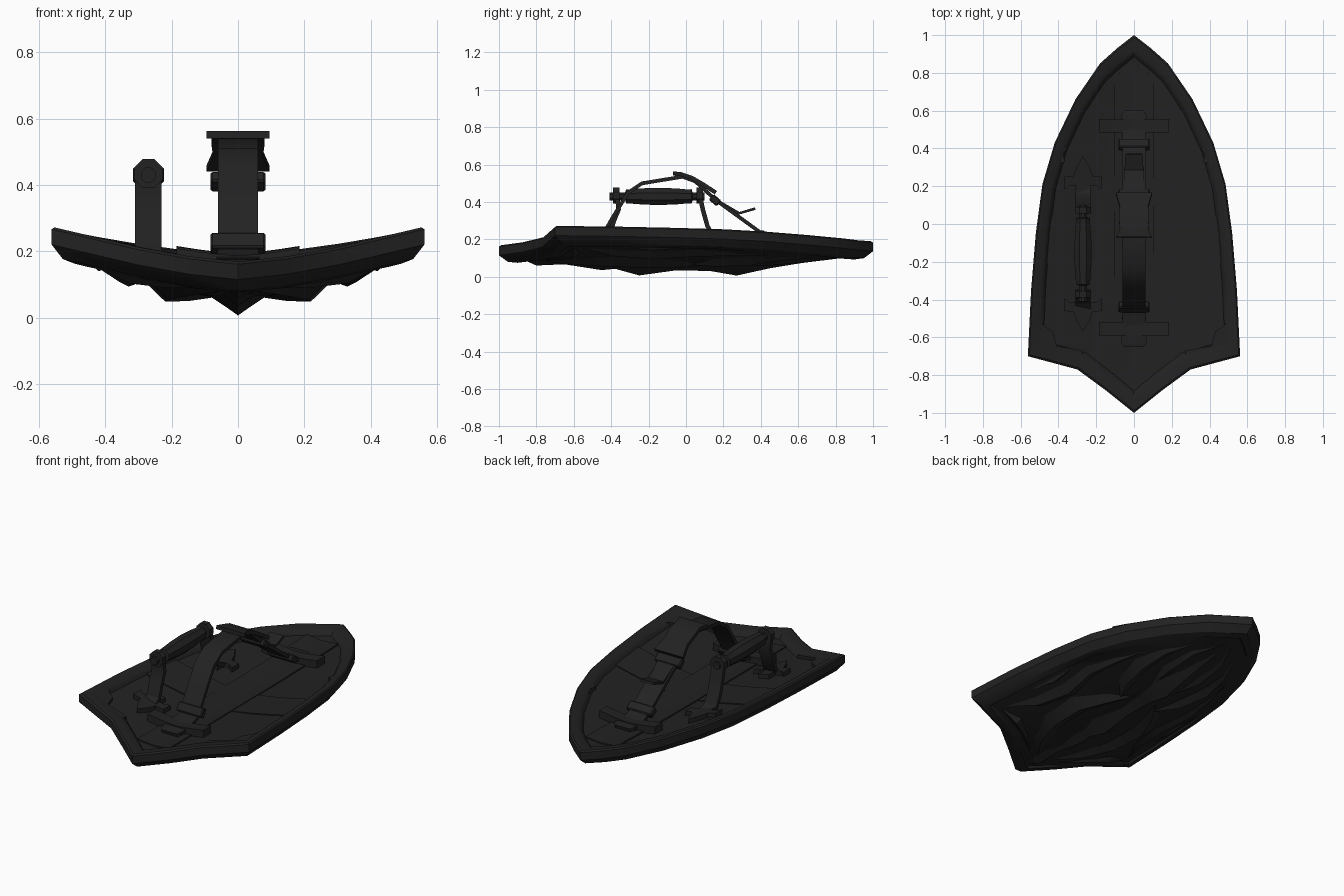
import bpy, bmesh, math
from mathutils import Vector, Matrix

if "Cube" in bpy.data.objects:
    bpy.data.objects.remove(bpy.data.objects["Cube"])

mat = bpy.data.materials.new("charcoal black")
mat.diffuse_color = (0.016, 0.016, 0.016, 1)
mat.use_nodes = True
mat.node_tree.nodes["Principled BSDF"].inputs["Base Color"].default_value = mat.diffuse_color


def top(x, y):
    """Inner (upper) curved surface of the shield."""
    return 0.165 + 0.105 * (abs(x) / 0.56) ** 1.4 + 0.022 * max(y, 0) ** 2


def under(x, y):
    """Outer (lower) domed surface of the shield."""
    r = max((x / 0.48) ** 2, (y / 0.9) ** 2)
    return top(x, y) - 0.11 + 0.035 * min(1, r)


def finish(name, bm):
    bmesh.ops.recalc_face_normals(bm, faces=bm.faces)
    me = bpy.data.meshes.new(name)
    bm.to_mesh(me)
    bm.free()
    me.materials.append(mat)
    ob = bpy.data.objects.new(name, me)
    bpy.context.collection.objects.link(ob)
    return ob


def loft(name, rings, caps=True):
    """Skin closed rings of equal length."""
    bm = bmesh.new()
    vs = [[bm.verts.new(p) for p in r] for r in rings]
    n = len(rings[0])
    for a, b in zip(vs, vs[1:]):
        for i in range(n):
            j = (i + 1) % n
            bm.faces.new((a[i], a[j], b[j], b[i]))
    if caps:
        bm.faces.new(vs[0])
        bm.faces.new(vs[-1])
    return finish(name, bm)


def ribbon(name, pts, cx, t):
    """Bent strap: pts = (y, z, half width), thickness t."""
    rings = []
    for i, (y, z, w) in enumerate(pts):
        a, b = pts[max(i - 1, 0)], pts[min(i + 1, len(pts) - 1)]
        d = Vector((b[0] - a[0], b[1] - a[1])).normalized()
        ny, nz = -d.y * t / 2, d.x * t / 2
        rings.append([(cx - w, y + ny, z + nz), (cx + w, y + ny, z + nz),
                      (cx + w, y - ny, z - nz), (cx - w, y - ny, z - nz)])
    return loft(name, rings)


def drape(name, x0, x1, y0, y1, lo, hi, n=8):
    """Thin board following the inner surface."""
    rings = []
    for i in range(n + 1):
        x = x0 + (x1 - x0) * i / n
        rings.append([(x, y0, top(x, y0) + lo), (x, y1, top(x, y1) + lo),
                      (x, y1, top(x, y1) + hi), (x, y0, top(x, y0) + hi)])
    return loft(name, rings)


def box(name, loc, size, tilt=0):
    bm = bmesh.new()
    m = Matrix.Translation(loc) @ Matrix.Rotation(tilt, 4, 'X') @ Matrix.Diagonal((*size, 1))
    bmesh.ops.create_cube(bm, size=1, matrix=m)
    bmesh.ops.bevel(bm, geom=bm.edges[:], offset=0.006, segments=1, affect='EDGES')
    return finish(name, bm)


def turned(name, cx, cz, prof, n=8):
    """Lathe along y: prof = (y, radius)."""
    return loft(name, [[(cx + r * math.sin(math.tau * (k + .5) / n), y,
                         cz + r * math.cos(math.tau * (k + .5) / n)) for k in range(n)]
                       for y, r in prof])


# shield body: rim and domed panel
half = [(0, 1), (.09, .93), (.18, .85), (.31, .66), (.42, .43), (.485, .21), (.52, -.05),
        (.545, -.35), (.562, -.70), (.30, -.77), (.15, -.88), (0, -1)]
outline = half + [(-x, y) for x, y in half[-2:0:-1]]


def ring(s, f, o=0.0):
    sy = 1 - (1 - s) * 0.8 if s > .8 else s * 1.03
    return [(x * s, y * sy, f(x * s, y * sy) + o) for x, y in outline]


rings = [ring(s, under) for s in (.02, .2, .4, .6, .75, .86)]
rings += [ring(.875, top, -.09), ring(.94, top, -.085), ring(1, top, -.05), ring(1, top, -.004),
          ring(.985, top, .004), ring(.90, top, .002), ring(.875, top, -.006)]
rings += [ring(s, top, -.022) for s in (.855, .75, .6, .4, .2, .02)]
loft("shield_body", rings)

# boards on the inner face
drape("centre_board", -.105, .105, -.80, .20, -.04, -.014, 4)
drape("centre_board_upper", -.105, .105, .20, .80, -.04, -.014, 4)
for s in (-1, 1):
    drape("cross_board", s * .108, s * .47, -.21, .04, -.04, -.016, 6)
    # notched corner gussets of the rim
    for nm, pts in (("rim_notch", [(.40, .44), (.355, .40), (.375, .37), (.365, .33), (.43, .30)]),
                    ("rim_corner", [(.50, -.50), (.475, -.54), (.43, -.57), (.41, -.645),
                                    (.27, -.67), (.28, -.72), (.50, -.68)])):
        loft(nm, [[(s * x, y, top(x, y) + o) for x, y in pts] for o in (-.04, -.003)])


# raised flame relief on the outer face: points (x, y, half width, height)
def blade(name, pts, s=1):
    rings = []
    for i, (x, y, w, h) in enumerate(pts):
        a, b = pts[max(i - 1, 0)], pts[min(i + 1, len(pts) - 1)]
        d = Vector((b[0] - a[0], b[1] - a[1])).normalized()
        l, r = (x - d.y * w, y + d.x * w), (x + d.y * w, y - d.x * w)
        rings.append([(s * l[0], l[1], under(*l) + .008), (s * x, y, under(x, y) - h),
                      (s * r[0], r[1], under(*r) + .008)])
    return loft(name, rings)


flames = [
    [(.04, -.76, .005, 0), (.14, -.62, .05, .02), (.21, -.42, .065, .035), (.22, -.2, .07, .042),
     (.15, -.03, .05, .025), (.07, .1, .005, 0)],
    [(.13, .72, .005, 0), (.21, .52, .04, .012), (.23, .34, .055, .035), (.19, .16, .05, .03),
     (.10, .0, .005, 0)],
    [(.43, -.56, .005, 0), (.36, -.38, .045, .022), (.33, -.16, .055, .028), (.36, .06, .045, .022),
     (.33, .25, .03, .012), (.29, .42, .005, 0)],
    [(.02, .80, .005, 0), (.10, .62, .035, .012), (.11, .42, .045, .02), (.07, .22, .005, 0)],
    [(.10, -.76, .005, 0), (.22, -.66, .03, .012), (.33, -.60, .035, .018), (.43, -.60, .005, 0)],
    [(.44, -.34, .005, 0), (.42, -.18, .025, .012), (.43, .0, .005, 0)]]
for s in (-1, 1):
    for f in flames:
        blade("flame_relief", f, s)
blade("centre_ridge", [(0, -.86, .01, 0), (0, -.80, .05, .022), (0, -.65, .06, .006),
                       (0, -.45, .06, .028), (0, -.38, .06, .018), (0, -.25, .10, .05),
                       (0, -.05, .06, .02), (0, .13, .08, .025), (0, .27, .10, .053),
                       (0, .45, .06, .022), (0, .62, .04, .006), (0, .84, .01, 0)])

# arm strap
ribbon("arm_strap", [(-.65, .165, .05), (-.63, .17, .065), (-.55, .175, .065), (-.46, .20, .06),
                     (-.39, .32, .06), (-.31, .45, .06), (-.235, .50, .06), (-.02, .535, .06),
                     (.05, .51, .06), (.16, .41, .06), (.38, .25, .06), (.46, .195, .06),
                     (.52, .18, .065), (.58, .18, .065), (.60, .175, .05)], 0, .02)
ribbon("buckle_pad", [(-.07, .552, .095), (-.03, .55, .075), (.03, .53, .08), (.09, .495, .075),
                      (.16, .45, .095)], 0, .022)
ribbon("strap_tail", [(.13, .435, .05), (.18, .40, .05), (.285, .34, .05), (.37, .365, .045)],
       0, .014)
for y, z, t in ((.155, .41, -.7), (.42, .22, -.6), (-.44, .225, 1.0)):
    box("strap_loop", (0, y, z), (.165, .055, .04), t)
for y in (.52, -.555):
    drape("strap_anchor_bar", -.185, .185, y - .036, y + .036, -.03, .022, 6)

# grip handle with posts and feet
HX = -.27
turned("grip", HX, .43, [(-.41, .024), (-.325, .024), (-.32, .04), (-.29, .042), (-.23, .047),
                         (-.14, .05), (-.05, .046), (.01, .04), (.03, .042), (.035, .024),
                         (.10, .024)])
turned("grip_collar_front", HX, .435, [(-.39, .047), (-.355, .047)])
turned("grip_collar_rear", HX, .435, [(.055, .047), (.09, .047)])
ribbon("grip_post_front", [(-.45, .185, .04), (-.41, .22, .04), (-.385, .30, .04),
                           (-.36, .36, .04), (-.37, .44, .04)], HX, .024)
ribbon("grip_post_rear", [(.20, .185, .04), (.15, .21, .04), (.115, .27, .04), (.09, .36, .04),
                          (.073, .44, .04)], HX, .024)
foot = [(.035, -.09), (.035, -.03), (.07, -.025), (.10, -.045), (.10, .02), (.05, .025),
        (.035, .07), (0, .13)]
foot += [(-x, y) for x, y in foot[-2::-1]]
for yc, d in ((.23, 1), (-.44, -1)):
    loft("grip_foot", [[(HX + x, yc + d * y, top(HX + x, yc + d * y) + o) for x, y in foot]
                       for o in (-.035, .005)])

# smooth shading with crisp edges
for ob in bpy.context.collection.objects:
    ob.select_set(True)
    bpy.context.view_layer.objects.active = ob
bpy.ops.object.shade_smooth_by_angle(angle=math.radians(32))
